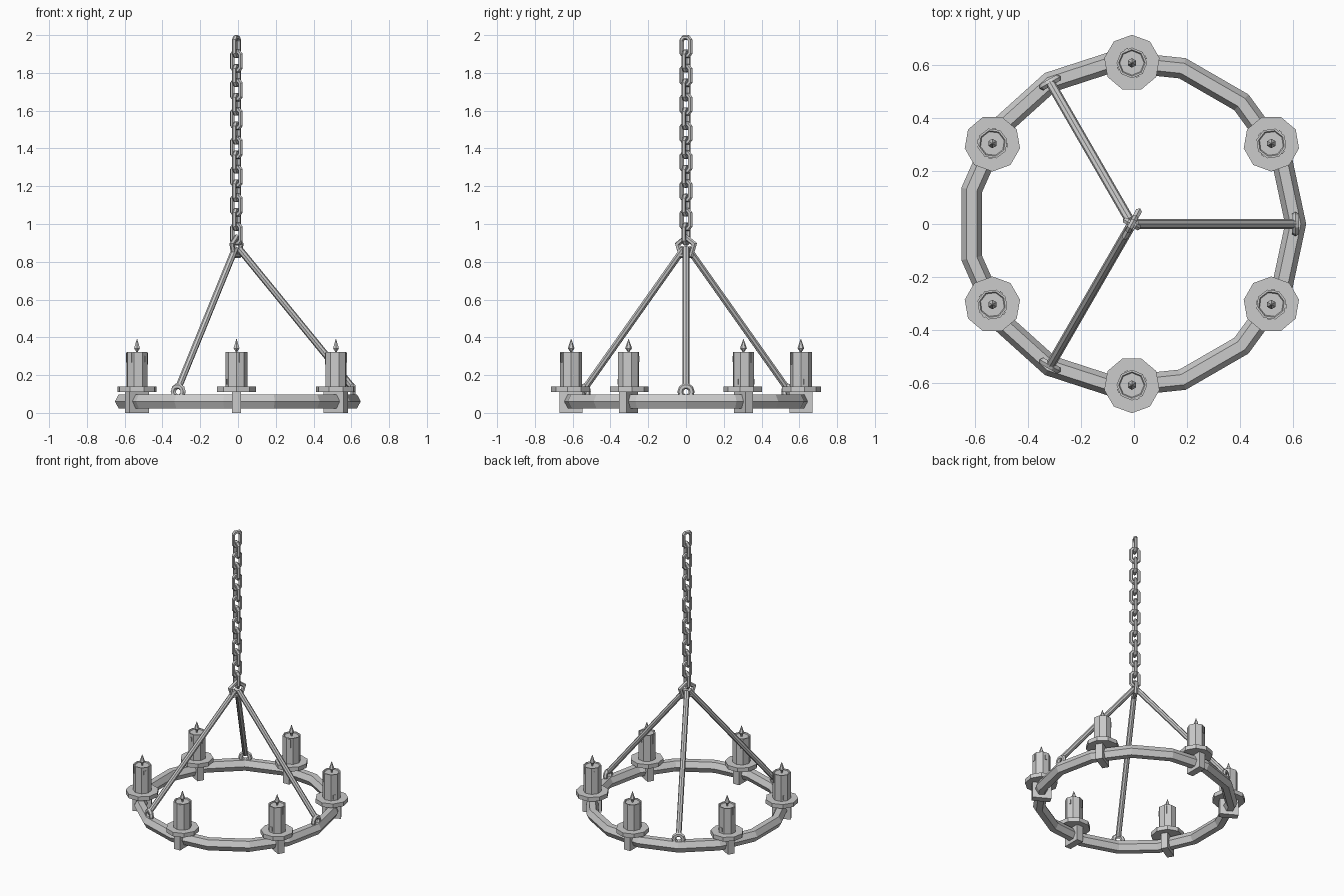
import bpy, bmesh, math
from mathutils import Vector, Matrix

if "Cube" in bpy.data.objects:
    bpy.data.objects.remove(bpy.data.objects["Cube"])

CX = -0.008  # shared axis of the whole fixture


def obj_from(bm, name):
    bmesh.ops.recalc_face_normals(bm, faces=bm.faces[:])
    me = bpy.data.meshes.new(name)
    bm.to_mesh(me)
    bm.free()
    ob = bpy.data.objects.new(name, me)
    bpy.context.collection.objects.link(ob)
    return ob


def add_loop_tube(bm, path, normal, r, sides=6, turn=0.0):
    """Closed tube swept along a planar path, mitred at the corners."""
    rings, n = [], len(path)
    for i, p in enumerate(path):
        a = (p - path[i - 1]).normalized()
        b = (path[(i + 1) % n] - p).normalized()
        out = (a + b).normalized().cross(normal).normalized()
        k = 1 / max(0.5, math.cos(a.angle(b) / 2))
        rings.append([bm.verts.new(p + out * (r * k * math.cos(t)) + normal * (r * math.sin(t)))
                      for t in (turn + 2 * math.pi * j / sides for j in range(sides))])
    for i in range(n):
        A, B = rings[i], rings[(i + 1) % n]
        for j in range(sides):
            m = (j + 1) % sides
            bm.faces.new((A[j], A[m], B[m], B[j]))


def add_lathe(bm, profile, sides, centre, turn=0.0):
    """Capped solid turned around a vertical axis from (radius, z) pairs."""
    rings = [[bm.verts.new((centre.x + r * math.cos(turn + 2 * math.pi * j / sides),
                            centre.y + r * math.sin(turn + 2 * math.pi * j / sides), z))
              for j in range(sides)] for r, z in profile]
    for A, B in zip(rings, rings[1:]):
        for j in range(sides):
            m = (j + 1) % sides
            bm.faces.new((A[j], A[m], B[m], B[j]))
    bm.faces.new(rings[0][::-1])
    bm.faces.new(rings[-1])


def add_box(bm, centre, size, ang):
    mat = (Matrix.Translation(centre) @ Matrix.Rotation(ang, 4, 'Z')
           @ Matrix.Diagonal((*size, 1)))
    bmesh.ops.create_cube(bm, size=1, matrix=mat)


def upright_path(centre, ang, pts):
    d = Vector((math.cos(ang), math.sin(ang), 0))
    return [centre + d * u + Vector((0, 0, v)) for u, v in pts], d.cross(Vector((0, 0, 1)))


def polar(r, ang, z=0.0):
    return Vector((CX + r * math.cos(ang), r * math.sin(ang), z))


def ngon(r, n, start):
    return [(r * math.cos(start + 2 * math.pi * i / n), r * math.sin(start + 2 * math.pi * i / n))
            for i in range(n)]


# Main ring: fifteen sides, hexagonal section
bm = bmesh.new()
hexa = [(0.04, 0), (0.02, 0.037), (-0.02, 0.037), (-0.04, 0), (-0.02, -0.037), (0.02, -0.037)]
rows = [[bm.verts.new(polar(0.618 + u, 2 * math.pi * i / 15, 0.061 + v)) for u, v in hexa]
        for i in range(15)]
for i in range(15):
    for j in range(6):
        A, B, m = rows[i], rows[(i + 1) % 15], (j + 1) % 6
        bm.faces.new((A[j], A[m], B[m], B[j]))
obj_from(bm, "ring")

# Candles with brackets, drip plates, wax runs and flames
for i in range(6):
    a = math.radians(30 + 60 * i)
    c = polar(0.608, a)
    bm = bmesh.new()
    add_box(bm, c + Vector((0, 0, 0.057)), (0.122, 0.047, 0.114), a)
    obj_from(bm, f"bracket_{i + 1}")
    bm = bmesh.new()
    add_lathe(bm, [(0.106, 0.111), (0.106, 0.14)], 9, c, a)
    obj_from(bm, f"drip_plate_{i + 1}")
    bm = bmesh.new()
    add_lathe(bm, [(0.058, 0.138), (0.058, 0.322), (0.05, 0.322), (0.046, 0.316)], 8, c, a)
    for k, (h, top) in enumerate([(0.05, 0.318), (0.03, 0.3), (0.06, 0.316), (0.03, 0.18)]):
        t = a + math.radians(22.5 + 90 * k)
        p = c + Vector((math.cos(t), math.sin(t), 0)) * 0.053
        p.z = top - h / 2
        add_box(bm, p, (0.01, 0.014, h), t)
    obj_from(bm, f"candle_{i + 1}")
    bm = bmesh.new()
    add_lathe(bm, [(0.005, 0.314), (0.006, 0.326), (0.018, 0.342), (0.009, 0.368), (0.001, 0.392)],
              6, c, a)
    obj_from(bm, f"flame_{i + 1}")

# Eyelets on the ring and the three hanging rods
for i in range(3):
    a = 2 * math.pi * i / 3
    bm = bmesh.new()
    path, n = upright_path(polar(0.617, a, 0.112), a + math.pi / 2, ngon(0.03, 10, 0))
    add_loop_tube(bm, path, n, 0.015)
    obj_from(bm, f"eyelet_{i + 1}")
    p, q = polar(0.612, a, 0.137), polar(0.012, a, 0.872)
    bm = bmesh.new()
    mat = Matrix.Translation((p + q) / 2) @ (q - p).to_track_quat('Z', 'Y').to_matrix().to_4x4()
    bmesh.ops.create_cone(bm, cap_ends=True, segments=8, radius1=0.018, radius2=0.018,
                          depth=(q - p).length, matrix=mat)
    obj_from(bm, f"hanging_rod_{i + 1}")

# Five-sided collector ring joining rods and chain
TILT = math.radians(62)
bm = bmesh.new()
path, n = upright_path(Vector((CX, 0, 0.877)), TILT, ngon(0.053, 5, math.pi / 2))
add_loop_tube(bm, path, n, 0.0135)
obj_from(bm, "collector_ring")

# Chain of alternating links
link = [(0.025, -0.034), (0.025, 0.034), (0.013, 0.048), (-0.013, 0.048),
        (-0.025, 0.034), (-0.025, -0.034), (-0.013, -0.048), (0.013, -0.048)]
for i in range(14):
    bm = bmesh.new()
    path, n = upright_path(Vector((CX, 0, 1.939 - 0.0763 * i)), TILT + (i % 2) * math.pi / 2, link)
    add_loop_tube(bm, path, n, 0.0125)
    obj_from(bm, f"chain_link_{i + 1}")
